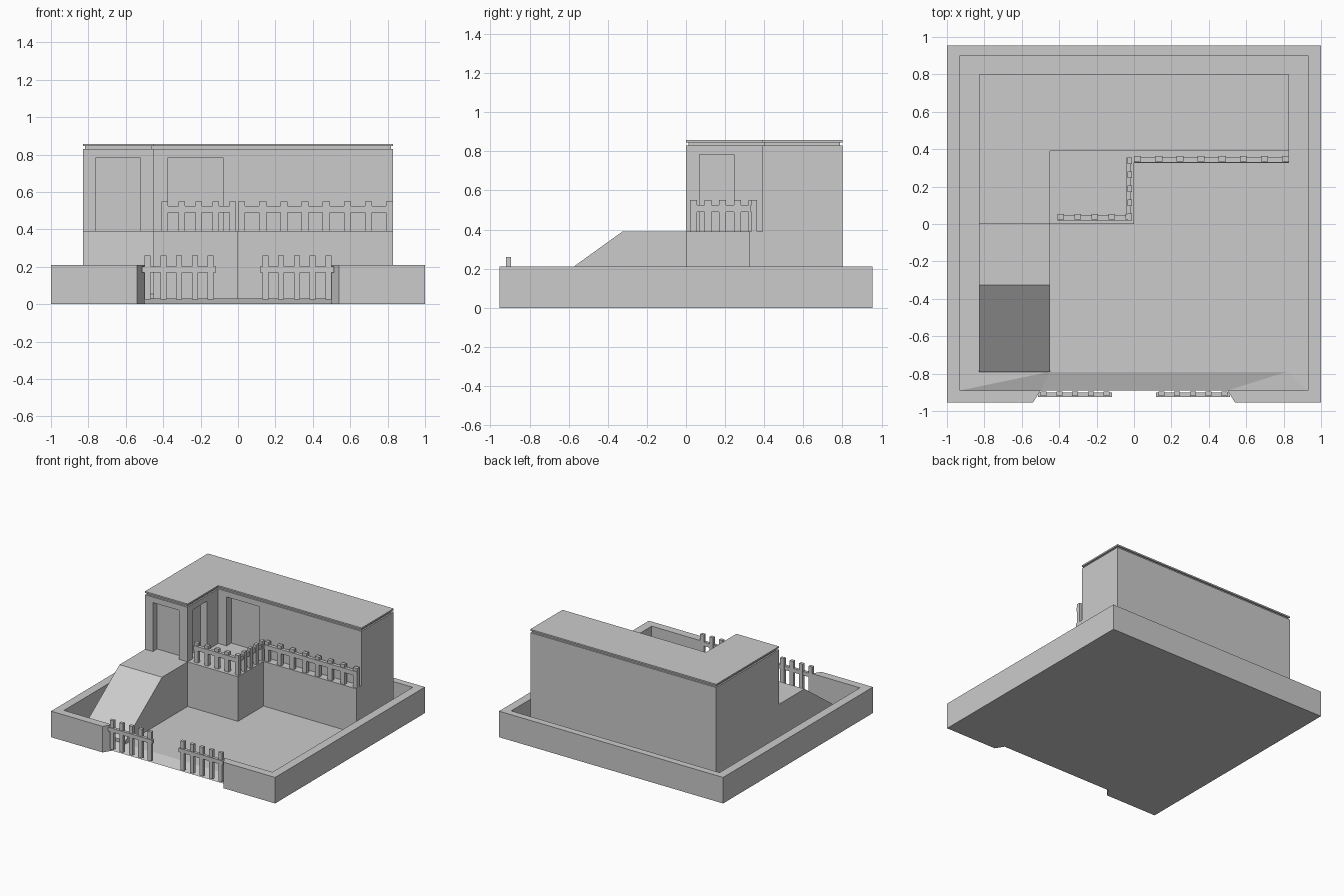
import bpy, bmesh

if "Cube" in bpy.data.objects:
    bpy.data.objects.remove(bpy.data.objects["Cube"])

DECK, FLOOR = 0.39, 0.03


def finish(name, bm):
    bmesh.ops.recalc_face_normals(bm, faces=bm.faces)
    mesh = bpy.data.meshes.new(name)
    bm.to_mesh(mesh)
    bm.free()
    ob = bpy.data.objects.new(name, mesh)
    bpy.context.collection.objects.link(ob)
    return ob


def extrude(name, points, offset):
    """Prism from a closed 3D outline pushed along an offset."""
    bm = bmesh.new()
    face = bm.faces.new([bm.verts.new(p) for p in points])
    new = bmesh.ops.extrude_face_region(bm, geom=[face], use_keep_orig=True)["geom"]
    bmesh.ops.translate(bm, vec=offset, verts=[v for v in new if isinstance(v, bmesh.types.BMVert)])
    return finish(name, bm)


def plan(name, outline, z0, z1):
    return extrude(name, [(x, y, z0) for x, y in outline], (0, 0, z1 - z0))


def add_box(bm, lo, hi):
    verts = bmesh.ops.create_cube(bm, size=1)["verts"]
    for v in verts:
        v.co = [lo[i] + (v.co[i] + 0.5) * (hi[i] - lo[i]) for i in range(3)]


def box(name, lo, hi):
    bm = bmesh.new()
    add_box(bm, lo, hi)
    return finish(name, bm)


def fence(name, start, end, across, count, z, rail, width, along_y=False, lip=0.0):
    """Row of pickets with one rail; across is the thickness range."""
    bm = bmesh.new()

    def part(a0, a1, c0, c1, z0, z1):
        if along_y:
            add_box(bm, (c0, a0, z0), (c1, a1, z1))
        else:
            add_box(bm, (a0, c0, z0), (a1, c1, z1))

    c0, c1 = across
    step = (end - start - width) / (count - 1)
    for i in range(count):
        a = start + i * step
        part(a, a + width, c0 + 0.005, c1 - 0.002, z[0], z[1])
    part(start - lip, end + lip, c0, c1 - 0.008, rail[0], rail[1])
    return finish(name, bm)


# Boundary wall with a splayed front opening
half = [(0.5, -0.89), (0.54, -0.955), (1, -0.955), (1, 0.955)]
inner = [(-0.93, -0.89), (-0.93, 0.9), (0.93, 0.9), (0.93, -0.89)]
plan("boundary_wall", half + [(-x, y) for x, y in reversed(half)] + inner, 0, 0.21)

# Yard floor, dipping to the ground at the opening, with its underside
bm = bmesh.new()
V = lambda x, y, z: bm.verts.new((x, y, z))
fl, fr = V(-0.93, -0.89, FLOOR), V(0.93, -0.89, FLOOR)
sl, sr = V(-0.5, -0.89, 0), V(0.5, -0.89, 0)
ml, mr = V(-0.45, -0.79, FLOOR), V(0.82, -0.79, FLOOR)
bl, br = V(-0.93, 0.9, FLOOR), V(0.93, 0.9, FLOOR)
ul, ur, vl, vr = V(-0.93, -0.89, 0), V(0.93, -0.89, 0), V(-0.93, 0.9, 0), V(0.93, 0.9, 0)
for f in [(fl, ml, mr, fr, br, bl), (fl, sl, ml), (sl, sr, mr, ml), (sr, fr, mr),
          (ul, sl, sr, ur, vr, vl), (ul, sl, fl), (ur, sr, fr),
          (ul, fl, bl, vl), (ur, fr, br, vr), (vl, bl, br, vr)]:
    bm.faces.new(f)
finish("yard_floor", bm)


# L-shaped house, recessed neck and roof slab
def l_shape(i):
    return [(-0.83 + i, i), (-0.45 - i, i), (-0.45 - i, 0.39 + i),
            (0.83 - i, 0.39 + i), (0.83 - i, 0.8 - i), (-0.83 + i, 0.8 - i)]


house = plan("house_body", l_shape(0), FLOOR, 0.83)
plan("roof_neck", l_shape(0.012), 0.83, 0.845)
plan("roof_slab", l_shape(0), 0.845, 0.857)

# Door and window recesses
for lo, hi in [((-0.76, -0.1), (-0.525, 0.055)),
               ((-0.375, 0.3), (-0.08, 0.45)),
               ((-0.505, 0.07), (-0.4, 0.245))]:
    cutter = box("recess_cutter", (*lo, DECK), (*hi, 0.785))
    cutter.hide_render = True
    mod = house.modifiers.new("recess", "BOOLEAN")
    mod.object, mod.operation, mod.solver = cutter, "DIFFERENCE", "EXACT"
    bpy.context.view_layer.objects.active = house
    bpy.ops.object.modifier_apply(modifier=mod.name)
    bpy.data.objects.remove(cutter)

# Raised porch and the landing with its ramp
plan("porch", [(-0.45, 0), (0, 0), (0, 0.325), (0.83, 0.325), (0.83, 0.39), (-0.45, 0.39)], FLOOR, DECK)
ramp = [(0, FLOOR), (0, DECK), (-0.325, DECK), (-0.79, 0.055), (-0.79, FLOOR)]
extrude("landing_ramp", [(-0.83, y, z) for y, z in ramp], (0.38, 0, 0))

# Porch railings
z, rail = (DECK, 0.55), (0.49, 0.525)
fence("porch_fence_front", -0.41, -0.01, (0.02, 0.055), 5, z, rail, 0.035)
fence("porch_fence_side", 0.02, 0.355, (-0.04, -0.008), 5, z, rail, 0.035, along_y=True)
fence("porch_fence_long", 0.0, 0.83, (0.33, 0.366), 8, z, rail, 0.038)

# Gate fences either side of the entrance
for name, a, b in [("gate_fence_left", -0.5, -0.13), ("gate_fence_right", 0.13, 0.5)]:
    fence(name, a, b, (-0.925, -0.893), 5, (0.025, 0.26), (0.168, 0.2), 0.032, lip=0.012)
